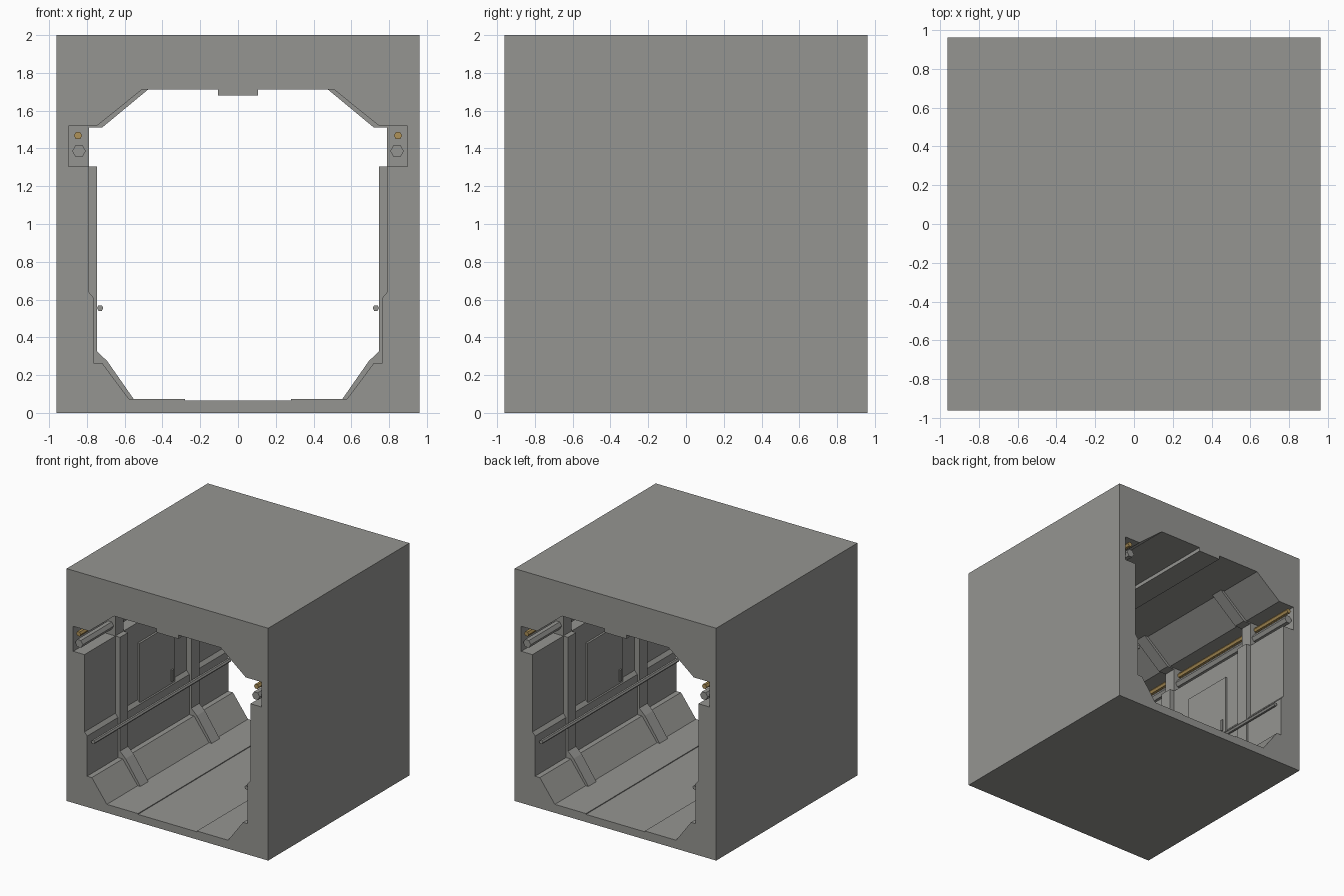
import bpy, bmesh, math

old = bpy.data.objects.get("Cube")
if old:
    bpy.data.objects.remove(old, do_unlink=True)


def material(name, rgb):
    m = bpy.data.materials.new(name)
    m.use_nodes = True
    m.diffuse_color = (*rgb, 1)
    bsdf = next(n for n in m.node_tree.nodes if n.type == 'BSDF_PRINCIPLED')
    bsdf.inputs["Base Color"].default_value = (*rgb, 1)
    return m


GREY = material("warm grey metal", (0.30, 0.30, 0.285))
BRASS = material("brass", (0.43, 0.29, 0.10))


def prism(name, pts, y0, y1, mat=GREY):
    """Extrude an xz outline from y0 to y1."""
    bm = bmesh.new()
    face = bm.faces.new([bm.verts.new((x, y0, z)) for x, z in pts])
    new = bmesh.ops.extrude_face_region(bm, geom=[face])["geom"]
    verts = [v for v in new if isinstance(v, bmesh.types.BMVert)]
    bmesh.ops.translate(bm, vec=(0, y1 - y0, 0), verts=verts)
    bmesh.ops.recalc_face_normals(bm, faces=bm.faces)
    me = bpy.data.meshes.new(name)
    bm.to_mesh(me)
    bm.free()
    me.materials.append(mat)
    ob = bpy.data.objects.new(name, me)
    bpy.context.scene.collection.objects.link(ob)
    return ob


def rect(x0, x1, z0, z1):
    return [(x0, z0), (x1, z0), (x1, z1), (x0, z1)]


def hexagon(x, z, r):
    return [(x + r * math.cos(i * math.pi / 3), z + r * math.sin(i * math.pi / 3))
            for i in range(6)]


def mirrored(ob):
    ob.modifiers.new("mirror", 'MIRROR').use_axis[0] = True
    return ob


W = 0.96

# Outer block with the tunnel cut through it
half = [(0.28, 0.066), (0.28, 0.073), (0.577, 0.073), (0.72, 0.265), (0.765, 0.265),
        (0.765, 0.61), (0.79, 0.64), (0.79, 1.305), (0.897, 1.305), (0.897, 1.52),
        (0.746, 1.52), (0.508, 1.712), (0.105, 1.712), (0.105, 1.68)]
tunnel = half + [(-x, z) for x, z in reversed(half)]
block = prism("corridor_shell", rect(-W, W, 0, 2), -W, W)
cutter = prism("tunnel_cutter", tunnel, -1.2, 1.2)
cutter.hide_render = True
cutter.hide_viewport = True
cutter.display_type = 'WIRE'
cut = block.modifiers.new("tunnel", 'BOOLEAN')
cut.operation = 'DIFFERENCE'
cut.solver = 'EXACT'
cut.object = cutter

# Two pairs of wall ribs, sunk into the shell
rib = [(0.55, 0.07), (0.693, 0.275), (0.746, 0.325), (0.746, 1.305), (0.79, 1.305),
       (0.79, 1.51), (0.72, 1.51), (0.476, 1.712), (0.52, 1.73), (0.92, 1.54),
       (0.92, 0.25), (0.6, 0.05)]
for side, y in (("front", -0.485), ("back", 0.485)):
    mirrored(prism(side + "_rib", rib, y - 0.055, y + 0.055))

# Pipes in the niches and the low rails
mirrored(prism("grey_pipe", hexagon(0.842, 1.386, 0.036), -W, W))
mirrored(prism("brass_pipe", hexagon(0.847, 1.468, 0.022), -W, W, BRASS))
mirrored(prism("low_rail", hexagon(0.73, 0.555, 0.017), -0.93, 0.93))

# Access panel with a handle on each wall, turned half way round
for side, turn in (("right", 0), ("left", math.pi)):
    panel = prism(side + "_access_panel", rect(-0.80, -0.772, 0.61, 1.13), -0.235, 0.245)
    handle = prism(side + "_panel_handle", rect(-0.78, -0.76, 0.64, 0.74), 0.19, 0.215)
    for ob in (panel, handle):
        ob.rotation_euler.z = turn
